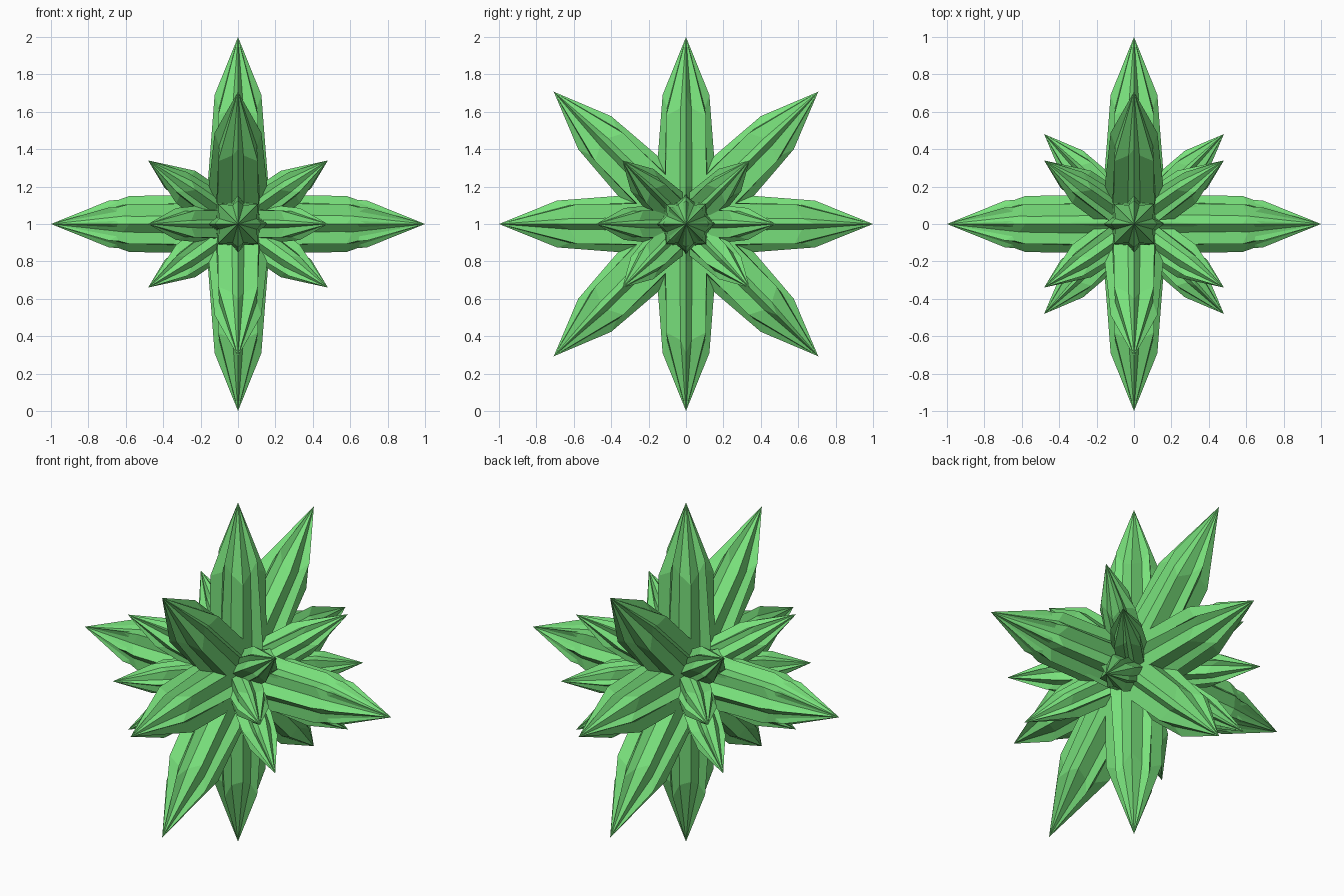
import bpy, bmesh
from math import sin, cos, radians
from mathutils import Matrix, Vector

if "Cube" in bpy.data.objects:
    bpy.data.objects.remove(bpy.data.objects["Cube"])

CENTRE = Vector((0, 0, 1))
green = bpy.data.materials.new("leaf_green")
green.diffuse_color = (0.19, 0.75, 0.2, 1)
green.use_nodes = True
green.node_tree.nodes["Principled BSDF"].inputs["Base Color"].default_value = green.diffuse_color

# Height and radius along one spike for its ridges, corners and grooves
RIDGE = [(0.0, 0.165), (0.2, 0.163), (0.69, 0.125)]
CORNER = [(0.0, 0.155), (0.2, 0.155), (0.58, 0.15)]
GROOVE = [(0.0, 0.12), (0.2, 0.12), (0.62, 0.105)]


def spike_mesh(name):
    """Pointed leaf with a 16-point grooved section, along +z, length 1."""
    bm = bmesh.new()
    rings = []
    for level in range(3):
        ring = []
        for q in range(4):
            for offset, prof in ((0, RIDGE), (16, GROOVE), (45, CORNER), (74, GROOVE)):
                a = radians(90 * q + offset)
                z, r = prof[level]
                ring.append(bm.verts.new((r * cos(a), r * sin(a), z)))
        rings.append(ring)
    tip = bm.verts.new((0, 0, 1))
    for i in range(16):
        j = (i + 1) % 16
        for lo, hi in zip(rings, rings[1:]):
            bm.faces.new((lo[i], lo[j], hi[j], hi[i]))
        bm.faces.new((rings[2][i], rings[2][j], tip))
    bm.faces.new(rings[0][::-1])
    bmesh.ops.recalc_face_normals(bm, faces=bm.faces)
    mesh = bpy.data.meshes.new(name)
    bm.to_mesh(mesh)
    bm.free()
    mesh.materials.append(green)
    return mesh


leaf = spike_mesh("spike")


def add_spike(name, tilt, turn, length):
    """Tilt is measured from the vertical towards x, turn is about the x axis."""
    ob = bpy.data.objects.new(name, leaf)
    bpy.context.collection.objects.link(ob)
    ob.matrix_world = (Matrix.Translation(CENTRE)
                       @ Matrix.Rotation(radians(turn), 4, 'X')
                       @ Matrix.Rotation(radians(tilt), 4, 'Y')
                       @ Matrix.Scale(length, 4))


# Long spikes fanned in the upright side plane
for k in range(8):
    add_spike("long_spike", 0, 45 * k, 1)

for side in (-1, 1):
    # Sideways spikes, doubled with a turned copy
    for turn in (0, 45):
        add_spike("side_spike", 90 * side, turn, 1)
    # Short slanted spikes around each side, none straight up or down
    for turn in (45, 90, 135, 225, 270, 315):
        add_spike("short_spike", 45 * side, turn, 0.68)
